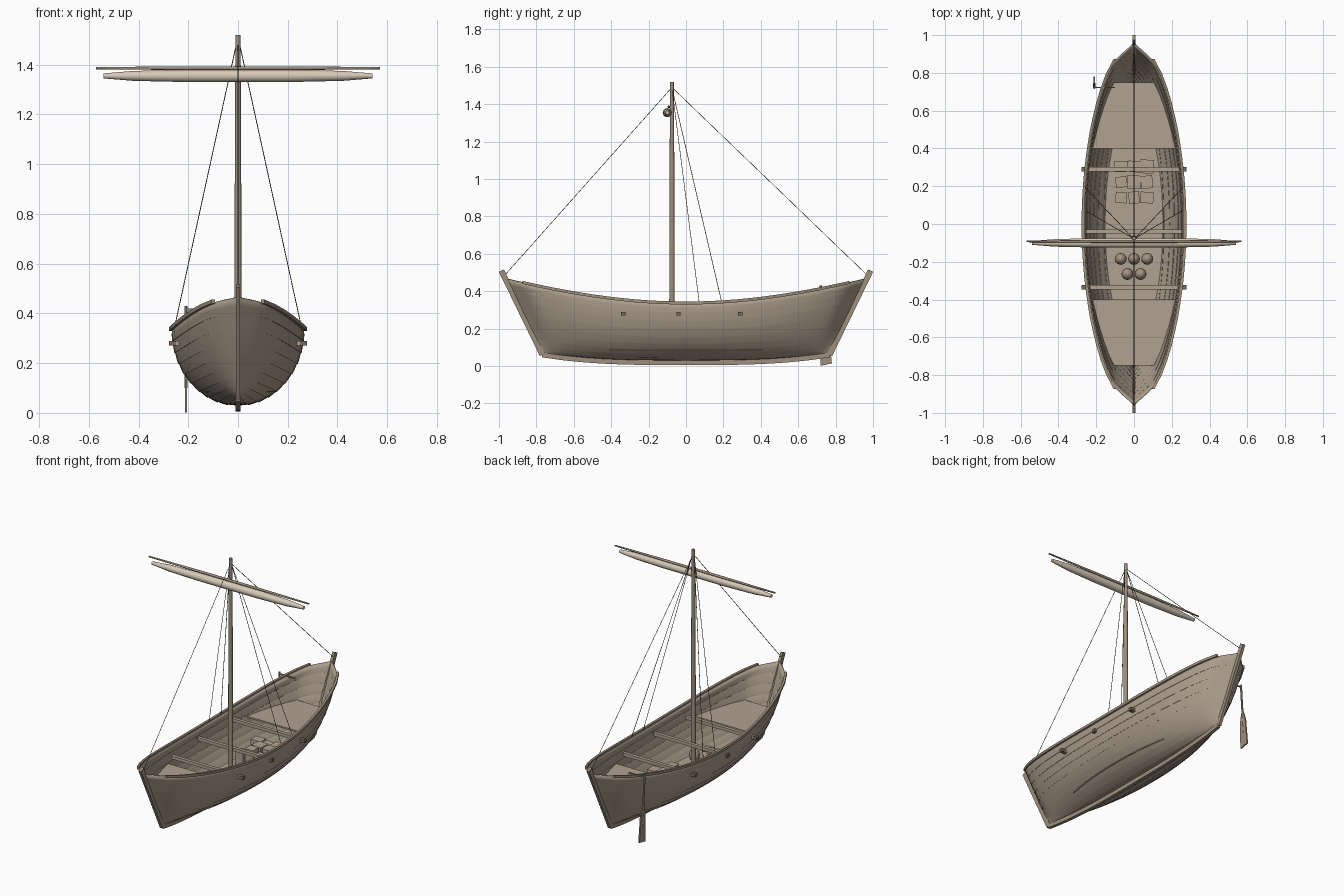
import bpy, bmesh, math, random
from mathutils import Vector, Matrix

cube = bpy.data.objects.get("Cube")
if cube:
    bpy.data.objects.remove(cube, do_unlink=True)
random.seed(4)


def material(name, rgb):
    m = bpy.data.materials.new(name)
    m.use_nodes = True
    m.diffuse_color = (*rgb, 1)
    m.node_tree.nodes["Principled BSDF"].inputs["Base Color"].default_value = (*rgb, 1)
    return m


HULL = material("hull planks", (0.41, 0.34, 0.26))
DECK = material("pale deck boards", (0.44, 0.365, 0.285))
TRIM = material("spar and trim wood", (0.34, 0.275, 0.205))
DARK = material("dark beam ends", (0.18, 0.145, 0.105))
CLAY = material("brown clay", (0.37, 0.29, 0.22))
CANVAS = material("sail canvas", (0.68, 0.59, 0.48))
ROPE = material("dark rope", (0.13, 0.09, 0.06))


def finish(name, bm, mat, smooth=False):
    mesh = bpy.data.meshes.new(name)
    bm.to_mesh(mesh)
    bm.free()
    ob = bpy.data.objects.new(name, mesh)
    bpy.context.collection.objects.link(ob)
    mesh.materials.append(mat)
    if smooth:
        bpy.ops.object.select_all(action="DESELECT")
        ob.select_set(True)
        bpy.context.view_layer.objects.active = ob
        bpy.ops.object.shade_smooth_by_angle(angle=math.radians(35))
    return ob


def box(name, loc, size, mat=TRIM, rot=None):
    bm = bmesh.new()
    m = Matrix.Translation(loc) @ (rot or Matrix()) @ Matrix.Diagonal((*size, 1))
    bmesh.ops.create_cube(bm, size=1, matrix=m)
    return finish(name, bm, mat)


def skin(bm, rows, closed):
    """Join rows of points with quads, capping closed sections."""
    rings = [[bm.verts.new(p) for p in row] for row in rows]
    n = len(rings[0])
    for a, b in zip(rings, rings[1:]):
        for j in range(n if closed else n - 1):
            k = (j + 1) % n
            bm.faces.new((a[j], a[k], b[k], b[j]))
    if closed:
        bm.faces.new(rings[0])
        bm.faces.new(rings[-1])
        bmesh.ops.recalc_face_normals(bm, faces=bm.faces)


def lathe(name, profile, loc, axis, mat=TRIM, sides=12):
    """Turn (radius, distance) points around an axis."""
    q = Vector(axis).to_track_quat("Z", "Y")
    rows = []
    for r, h in profile:
        ring = [2 * math.pi * i / sides for i in range(sides)]
        rows.append([Vector(loc) + q @ Vector((r * math.cos(a), r * math.sin(a), h)) for a in ring])
    bm = bmesh.new()
    skin(bm, rows, True)
    return finish(name, bm, mat, True)


def rope(name, a, b):
    d = Vector(b) - Vector(a)
    lathe(name, [(0.0017, 0), (0.0017, d.length)], a, d, ROPE, 6)


def strip(name, points, w, h):
    """Rectangular bar swept through points."""
    rows = [[(x + i * w / 2, y, z + k * h / 2) for i, k in ((-1, -1), (1, -1), (1, 1), (-1, 1))]
            for x, y, z in points]
    bm = bmesh.new()
    skin(bm, rows, True)
    return finish(name, bm, TRIM, True)


# Hull shape rules; t runs from bow to stern
def beam(t):
    t = min(abs(t), 1)
    return min(0.266 * (1 - t * t) ** 0.53, (1 - t) * 1.2)


def sheer(t):
    return 0.335 + 0.13 * t * t


def keel_z(t):
    return 0.03 + 0.04 * abs(t) ** 3


def reach(z):
    return 0.77 + 0.19 * (z - 0.06) / 0.405


def hull_point(t, a, out=0.0):
    out *= 1 - t ** 8
    full = 1 + 0.5 * t ** 4
    x = beam(t) * math.sin(a) ** full + out * math.sin(a)
    z = keel_z(t) + (sheer(t) - keel_z(t)) * (1 - math.cos(a)) - out * math.cos(a)
    return Vector((x, t * reach(z), z))


def half_width(y, z):
    t = y / reach(z)
    c = 1 - (z - keel_z(t)) / (sheer(t) - keel_z(t))
    return hull_point(t, math.acos(max(0, min(1, c)))).x


# Clinker hull: each strake's lower edge stands proud of the one below
STRAKES = 10
section = []
for s in range(STRAKES):
    for i in range(3):
        section.append(((s + i / 2) / STRAKES * math.pi / 2, 0.0028 * (1 - i / 2) if s else 0))
rows = []
STATIONS = 36
for i in range(STATIONS + 1):
    t = math.sin(math.pi / 2 * (2 * i / STATIONS - 1))
    side = [hull_point(t, a, o) for a, o in section]
    rows.append(side[::-1] + [Vector((-p.x, p.y, p.z)) for p in side[1:]])
bm = bmesh.new()
skin(bm, rows, False)
bmesh.ops.remove_doubles(bm, verts=bm.verts, dist=0.0002)
hull = finish("hull_planking", bm, HULL, True)
shell = hull.modifiers.new("thickness", "SOLIDIFY")
shell.thickness = 0.008
shell.offset = -1

# Gunwale rails, keel and stems
for side, label in ((1, "left"), (-1, "right")):
    pts = []
    for i in range(25):
        t = 0.92 * (i / 12 - 1)
        p = hull_point(t, math.pi / 2)
        pts.append((side * (p.x + 0.004), p.y, p.z + 0.002))
    strip(label + "_gunwale", pts, 0.015, 0.016)
strip("keel", [(0, y / 20 * 0.77, 0.018 + 0.042 * abs(y / 20) ** 3) for y in range(-20, 21)], 0.02, 0.026)
for side, label in ((-1, "bow"), (1, "stern")):
    low, high = Vector((0, side * 0.768, 0.06)), Vector((0, side * 0.987, 0.51))
    d = high - low
    rot = d.to_track_quat("Z", "X").to_matrix().to_4x4()
    box(label + "_stem", (low + high) / 2, (0.03, 0.018, d.length), TRIM, rot)


# Decks and floor, fitted to the hull inside
def deck(name, y0, y1, z, steps=12):
    pts = []
    for i in range(steps + 1):
        y = y0 + (y1 - y0) * i / steps
        pts.append((half_width(y, z) - 0.006, y))
    rows = [[(-w, y, z - 0.01), (w, y, z - 0.01), (w, y, z), (-w, y, z)] for w, y in pts]
    bm = bmesh.new()
    skin(bm, rows, True)
    finish(name, bm, DECK)


deck("fore_deck", -0.75, -0.4, 0.265)
deck("aft_deck", 0.4, 0.75, 0.265)
deck("hold_floor", -0.41, 0.41, 0.093)

# Cross beams, their dark ends showing through the planking
for i, y in enumerate((-0.335, -0.04, 0.29)):
    box("cross_beam_%d" % (i + 1), (0, y, 0.28), (0.5, 0.022, 0.02), DECK)
    for side, label in ((1, "left"), (-1, "right")):
        box("%s_beam_end_%d" % (label, i + 1), (side * 0.263, y, 0.28), (0.028, 0.023, 0.02), DARK)

# Mast, yard and furled sail
MAST_Y = -0.075
lathe("mast", [(0.015, 0), (0.014, 0.6), (0.012, 1.1), (0.0105, 1.43)], (0, MAST_Y, 0.09), (0, 0, 1))
lathe("yard", [(0.0045, -0.57), (0.0075, -0.2), (0.0075, 0.2), (0.0045, 0.57)], (0, -0.092, 1.386), (1, 0, 0))
lathe("furled_sail", [(0.01, -0.54), (0.02, -0.42), (0.0245, -0.22), (0.0245, 0.22),
                      (0.02, 0.42), (0.01, 0.54)], (0, -0.1, 1.355), (1, 0, 0), CANVAS)

# Stays and shrouds
for y, label in ((-0.965, "fore"), (0.965, "back")):
    rope(label + "_stay", (0, MAST_Y, 1.49), (0, y, 0.49))
for side, label in ((1, "left"), (-1, "right")):
    for i, y in enumerate((0.07, 0.19)):
        rope("%s_shroud_%d" % (label, i + 1), (side * 0.006, MAST_Y, 1.485), (side * 0.255, y, 0.345))

# Steering oar with tiller on the right quarter
top, foot = Vector((-0.21, 0.72, 0.43)), Vector((-0.21, 0.745, 0.1))
lathe("steering_oar_shaft", [(0.006, 0), (0.006, (foot - top).length)], top, foot - top, TRIM, 8)
blade = []
for z, y, w in ((0.23, 0.735, 0.008), (0.17, 0.739, 0.024), (0.002, 0.75, 0.03)):
    blade.append([(-0.214, y - w, z), (-0.206, y - w, z), (-0.206, y + w, z + 0.012), (-0.214, y + w, z + 0.012)])
bm = bmesh.new()
skin(bm, blade, True)
finish("steering_oar_blade", bm, TRIM)
box("tiller", (-0.155, 0.723, 0.415), (0.11, 0.006, 0.008))

# Cargo: round jars forward, crates aft
jar = [(0.031 * math.sin(a), 0.042 - 0.042 * math.cos(a)) for a in [math.pi * (i + 0.2) / 8.4 for i in range(9)]]
for i, (x, y) in enumerate(((-0.07, -0.185), (0, -0.185), (0.07, -0.185), (-0.035, -0.265), (0.035, -0.265))):
    lathe("storage_jar_%d" % (i + 1), jar, (x, y, 0.093), (0, 0, 1), CLAY, 16)
for i in range(9):
    col, row = i % 3 - 1, i // 3
    size = [random.uniform(0.055, 0.075) for _ in range(2)] + [random.uniform(0.06, 0.13)]
    rot = Matrix.Rotation(random.uniform(-0.12, 0.12), 4, "Z")
    box("crate_%d" % (i + 1), (col * 0.068, 0.14 + row * 0.082, 0.093 + size[2] / 2), size, DECK, rot)
